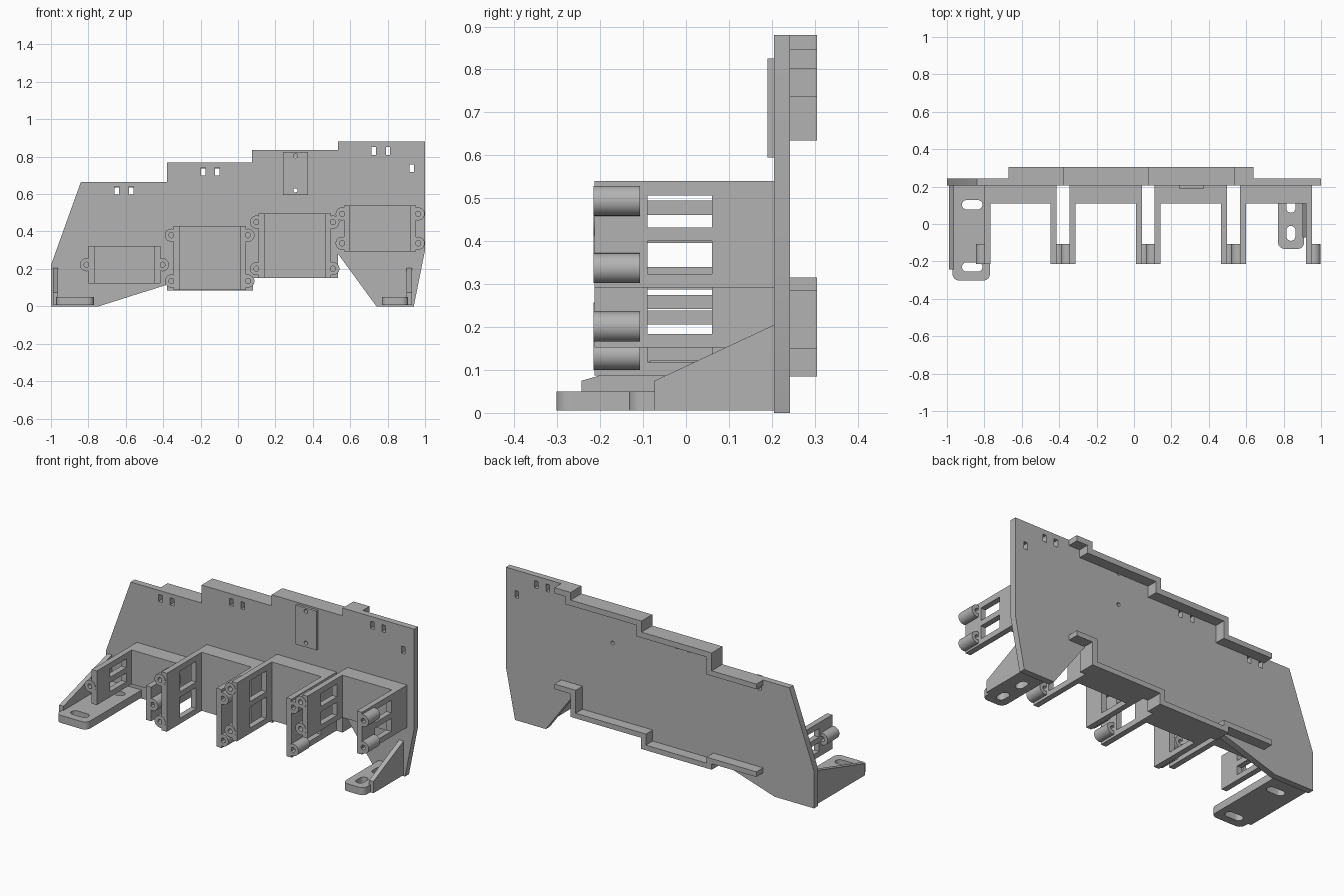
import bpy, bmesh
from math import cos, sin, pi

cube = bpy.data.objects.get("Cube")
if cube:
    bpy.data.objects.remove(cube)

grey = bpy.data.materials.new("plain grey")
grey.use_nodes = True
colour = (0.45, 0.45, 0.45, 1)
grey.diffuse_color = colour
grey.node_tree.nodes["Principled BSDF"].inputs["Base Color"].default_value = colour

AXES = {
    "XZ": lambda u, v, w: (u, w, v),
    "YZ": lambda u, v, w: (w, u, v),
    "XY": lambda u, v, w: (u, v, w),
}


def rect(u0, u1, v0, v1):
    return [(u0, v0), (u1, v0), (u1, v1), (u0, v1)]


def rounded(u0, u1, v0, v1, r, steps=8):
    """Rounded rectangle; also gives slots and circles."""
    centres = [(u1 - r, v1 - r), (u0 + r, v1 - r), (u0 + r, v0 + r), (u1 - r, v0 + r)]
    points = []
    for q, (cu, cv) in enumerate(centres):
        for i in range(steps):
            a = (q + i / (steps - 1)) * pi / 2
            p = (cu + r * cos(a), cv + r * sin(a))
            if not points or abs(p[0] - points[-1][0]) + abs(p[1] - points[-1][1]) > 1e-5:
                points.append(p)
    if abs(points[0][0] - points[-1][0]) + abs(points[0][1] - points[-1][1]) < 1e-5:
        points.pop()
    return points


def circle(u, v, r):
    return rounded(u - r, u + r, v - r, v + r, r)


def prism(name, plane, lo, hi, outline, holes=()):
    """Extrude an outline with holes from lo to hi across a plane."""
    curve = bpy.data.curves.new(name, "CURVE")
    curve.dimensions = "2D"
    curve.fill_mode = "BOTH"
    curve.extrude = (hi - lo) / 2
    for loop in [outline, *holes]:
        spline = curve.splines.new("POLY")
        spline.points.add(len(loop) - 1)
        for point, (u, v) in zip(spline.points, loop):
            point.co = (u, v, 0, 1)
        spline.use_cyclic_u = True
    temp = bpy.data.objects.new(name + " outline", curve)
    bpy.context.collection.objects.link(temp)
    graph = bpy.context.evaluated_depsgraph_get()
    mesh = bpy.data.meshes.new_from_object(temp.evaluated_get(graph))
    bpy.data.objects.remove(temp)
    bpy.data.curves.remove(curve)
    bm = bmesh.new()
    bm.from_mesh(mesh)
    for vert in bm.verts:
        u, v, w = vert.co
        vert.co = AXES[plane](u, v, w + (lo + hi) / 2)
    bmesh.ops.remove_doubles(bm, verts=bm.verts, dist=1e-5)
    bmesh.ops.recalc_face_normals(bm, faces=bm.faces)
    bm.to_mesh(mesh)
    bm.free()
    mesh.name = name
    mesh.materials.clear()
    mesh.materials.append(grey)
    obj = bpy.data.objects.new(name, mesh)
    bpy.context.collection.objects.link(obj)
    bpy.ops.object.select_all(action="DESELECT")
    obj.select_set(True)
    bpy.context.view_layer.objects.active = obj
    bpy.ops.object.shade_smooth_by_angle(angle=pi / 6)
    return obj


FRONT, BACK = 0.205, 0.242

# Main panel with stepped top, small slots and two screw holes
panel = [(-1, 0), (-1, .22), (-.84, .665), (-.38, .665), (-.38, .77), (.075, .77),
         (.075, .835), (.535, .835), (.535, .88), (1, .88), (1, .3), (.94, 0),
         (.74, 0), (.535, .28), (.535, .15), (.08, .15), (.08, .085), (-.38, .085),
         (-.38, .115), (-.745, 0)]
slots = [(-.647, .62), (-.572, .62), (-.187, .72), (-.112, .72),
         (.727, .83), (.802, .83), (.929, .738)]
screws = [circle(.307, z, .011) for z in (.62, .805)]
prism("main_panel", "XZ", FRONT, BACK, panel,
      [rect(x - .012, x + .012, z - .021, z + .021) for x, z in slots] + screws)

# Small raised plate on the front
prism("sensor_plate", "XZ", .19, FRONT, rect(.24, .375, .595, .825), screws)

# Stepped rails on the back
top_rail = [(-.67, .635), (-.67, .665), (-.38, .665), (-.38, .77), (.075, .77),
            (.075, .835), (.535, .835), (.535, .88), (.64, .88), (.64, .847),
            (.568, .847), (.568, .802), (.108, .802), (.108, .737), (-.347, .737),
            (-.347, .635)]
bottom_rail = [(-.67, .12), (-.38, .12), (-.38, .085), (.08, .085), (.08, .15),
               (.535, .15), (.535, .285), (.64, .285), (.64, .315), (.502, .315),
               (.502, .18), (.047, .18), (.047, .115), (-.347, .115), (-.347, .15),
               (-.67, .15)]
prism("top_rail", "XZ", BACK, .305, top_rail)
prism("bottom_rail", "XZ", BACK, .305, bottom_rail)

# Four U-shaped motor bays: pocket sides, bottom, top, boss heights
WALL = .033
bays = [(-.767, -.447, .122, .322, [.222]),
        (-.313, .010, .087, .430, [.135, .380]),
        (.142, .464, .152, .495, [.201, .450]),
        (.600, .920, .292, .540, [.337, .494])]
for n, (x0, x1, z0, z1, bosses) in enumerate(bays, 1):
    mid = (z0 + z1) / 2
    windows = [rect(-.09, .06, z0 + .032, mid - .016),
               rect(-.09, .06, mid + .016, z1 - .034)]
    prism(f"bay_{n}_back_block", "XZ", .11, FRONT, rect(x0 - WALL, x1 + WALL, z0, z1))
    for side, inner, sign in (("right", x0, -1), ("left", x1, 1)):
        a, b = sorted((inner, inner + sign * WALL))
        prism(f"bay_{n}_{side}_arm", "YZ", a, b, rect(-.213, .11, z0, z1), windows)
        for k, z in enumerate(bosses, 1):
            u = inner + sign * .043
            prism(f"bay_{n}_{side}_boss_{k}", "XZ", -.215, -.107,
                  circle(u, z, .035), [circle(u, z, .014)])


# Feet with rounded front corners and slots, braced by triangular gussets
def foot(side, x0, x1, y0, holes, gx, gusset):
    outline = rounded(x0, x1, y0, FRONT, .035)
    outline = [(x0 if x < (x0 + x1) / 2 else x1, FRONT) if y > FRONT - .036 else (x, y)
               for x, y in outline]
    outline = [p for i, p in enumerate(outline) if p != outline[i - 1]]
    prism(f"{side}_foot", "XY", .006, .05, outline, holes)
    prism(f"{side}_gusset", "YZ", gx, gx + .028, gusset)


foot("right", -.97, -.77, -.302,
     [rounded(-.92, -.81, y - .025, y + .025, .025) for y in (.103, -.23)], -.99,
     [(FRONT, .006), (FRONT, .205), (-.243, .075), (-.243, .006)])
foot("left", .77, .91, -.133,
     [rounded(.815, .863, y - .04, y + .04, .024) for y in (.1, -.05)], .902,
     [(FRONT, .006), (FRONT, .205), (-.073, .075), (-.073, .006)])
